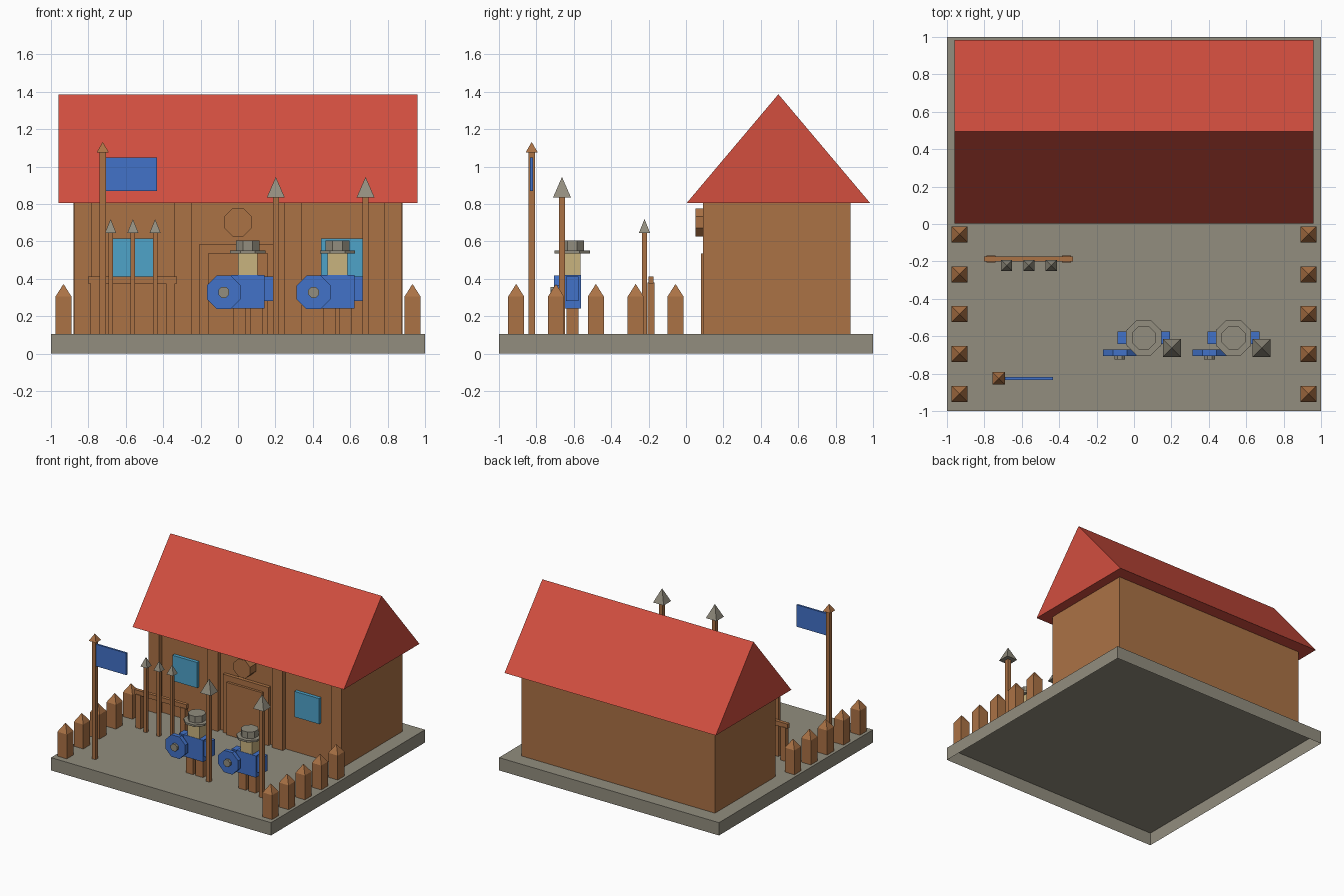
import bpy, bmesh, math
from mathutils import Matrix, Vector

cube = bpy.data.objects.get("Cube")
if cube:
    bpy.data.objects.remove(cube, do_unlink=True)

GROUND = 0.105


def material(name, r, g, b):
    lin = [((c / 255 + 0.055) / 1.055) ** 2.4 for c in (r, g, b)] + [1]
    mat = bpy.data.materials.new(name)
    mat.use_nodes = True
    mat.diffuse_color = lin
    bsdf = mat.node_tree.nodes["Principled BSDF"]
    bsdf.inputs["Base Color"].default_value = lin
    bsdf.inputs["Roughness"].default_value = 0.9
    return mat


WOOD = material("wood brown", 171, 114, 69)
STONE = material("stone grey", 146, 141, 126)
ROOF = material("roof red", 210, 78, 63)
BLUE = material("cloth blue", 66, 114, 200)
GLASS = material("window blue", 78, 163, 201)
SKIN = material("skin tan", 201, 179, 127)


def finish(name, bm, mat):
    bmesh.ops.recalc_face_normals(bm, faces=bm.faces)
    mesh = bpy.data.meshes.new(name)
    bm.to_mesh(mesh)
    bm.free()
    mesh.materials.append(mat)
    obj = bpy.data.objects.new(name, mesh)
    bpy.context.collection.objects.link(obj)
    return obj


def box(name, mat, x, y, z, open_bottom=False):
    """Box from (low, high) pairs on each axis."""
    bm = bmesh.new()
    spans = (x, y, z)
    size = [b - a for a, b in spans]
    mid = Vector([(a + b) / 2 for a, b in spans])
    bmesh.ops.create_cube(bm, size=1, matrix=Matrix.Translation(mid) @ Matrix.Diagonal((*size, 1)))
    if open_bottom or abs(z[0] - GROUND) < 1e-6:
        bm.normal_update()
        low = [f for f in bm.faces if f.normal.z < -0.9]
        bmesh.ops.delete(bm, geom=low, context='FACES')
    return finish(name, bm, mat)


def around(c, half):
    return (c - half, c + half)


def prism(name, mat, center, half, depth, sides=8, tip=1.0, facing_front=False):
    """Regular prism or pyramid with flat sides, measured across its flats."""
    bm = bmesh.new()
    radius = half / math.cos(math.pi / sides)
    turn = Matrix.Rotation(math.pi / sides, 4, 'Z')
    if facing_front:
        turn = Matrix.Rotation(math.pi / 2, 4, 'X') @ turn
    bmesh.ops.create_cone(bm, cap_ends=True, segments=sides, radius1=radius, radius2=radius * tip,
                          depth=depth, matrix=Matrix.Translation(center) @ turn)
    bmesh.ops.remove_doubles(bm, verts=bm.verts, dist=1e-5)
    return finish(name, bm, mat)


def pointed_pole(name, x, y, half, top, tip_half, tip_top, tip_mat):
    box(name + "_shaft", WOOD, around(x, half), around(y, half), (GROUND, top))
    prism(name + "_tip", tip_mat, (x, y, (top + tip_top) / 2), tip_half, tip_top - top, sides=4, tip=0)


# Ground slab, hollow underneath
box("ground_slab", STONE, (-1, 1), (-1, 1), (0, GROUND), open_bottom=True)

# House walls and gable roof
box("house_walls", WOOD, (-0.88, 0.88), (0.128, 0.88), (GROUND, 0.805))
bm = bmesh.new()
ends = [[bm.verts.new((x, y, z)) for y, z in ((0.003, 0.805), (0.985, 0.805), (0.494, 1.387))]
        for x in (-0.96, 0.96)]
for end in ends:
    bm.faces.new(end)
for i in range(3):
    j = (i + 1) % 3
    bm.faces.new((ends[0][i], ends[0][j], ends[1][j], ends[1][i]))
finish("gable_roof", bm, ROOF)

# Front wall timbers, windows, door and round sign
for side in (-1, 1):
    for place, x in (("outer", 0.83), ("inner", 0.295)):
        box(f"{place}_wall_timber", WOOD, around(side * x, 0.048), (0.09, 0.13), (GROUND, 0.805))
    box("window", GLASS, around(side * 0.555, 0.112), (0.1, 0.13), (0.405, 0.615))
box("door_frame", WOOD, around(0, 0.208), (0.1, 0.13), (GROUND, 0.583))
box("door", WOOD, around(0, 0.16), (0.08, 0.13), (GROUND, 0.535))
prism("door_sign", WOOD, (0, 0.09, 0.702), 0.074, 0.08, facing_front=True)

# Palisade on both sides of the yard
for side in (-1, 1):
    for i in range(5):
        pointed_pole("palisade_post", side * 0.933, -0.908 + i * 0.213, 0.043, 0.305, 0.043, 0.373, WOOD)

# Flag
pointed_pole("flag_pole", -0.723, -0.825, 0.0165, 1.075, 0.033, 1.132, WOOD)
box("flag", BLUE, (-0.707, -0.433), around(-0.825, 0.008), (0.87, 1.05))

# Weapon rack with three spears
box("rack_beam", WOOD, (-0.802, -0.327), around(-0.187, 0.014), (0.375, 0.413))
for x in (-0.765, -0.36):
    box("rack_leg", WOOD, around(x, 0.024), around(-0.187, 0.019), (GROUND, 0.38))
for x in (-0.681, -0.562, -0.443):
    pointed_pole("rack_spear", x, -0.222, 0.0125, 0.645, 0.03, 0.72, STONE)


def guard(x, y):
    """Standing guard with brimmed helmet, shield and spear."""
    for side in (-1, 1):
        box("guard_leg", WOOD, around(x + side * 0.045, 0.033), around(y, 0.032), (GROUND, 0.245))
        box("guard_arm", BLUE, around(x + side * 0.114, 0.026), around(y, 0.034), (0.283, 0.413))
    box("guard_torso", BLUE, around(x, 0.09), around(y, 0.047), (0.242, 0.42))
    box("guard_head", SKIN, around(x, 0.053), around(y, 0.044), (0.42, 0.54))
    prism("helmet_brim", STONE, (x, y, 0.543), 0.094, 0.016)
    prism("helmet_crown", STONE, (x, y, 0.575), 0.063, 0.06)
    prism("shield", BLUE, (x - 0.128, y - 0.08, 0.328), 0.09, 0.034, facing_front=True)
    prism("shield_boss", STONE, (x - 0.128, y - 0.1, 0.328), 0.029, 0.034, facing_front=True)
    pointed_pole("guard_spear", x + 0.15, y - 0.055, 0.016, 0.835, 0.048, 0.945, STONE)


guard(0.052, -0.608)
guard(0.532, -0.608)
